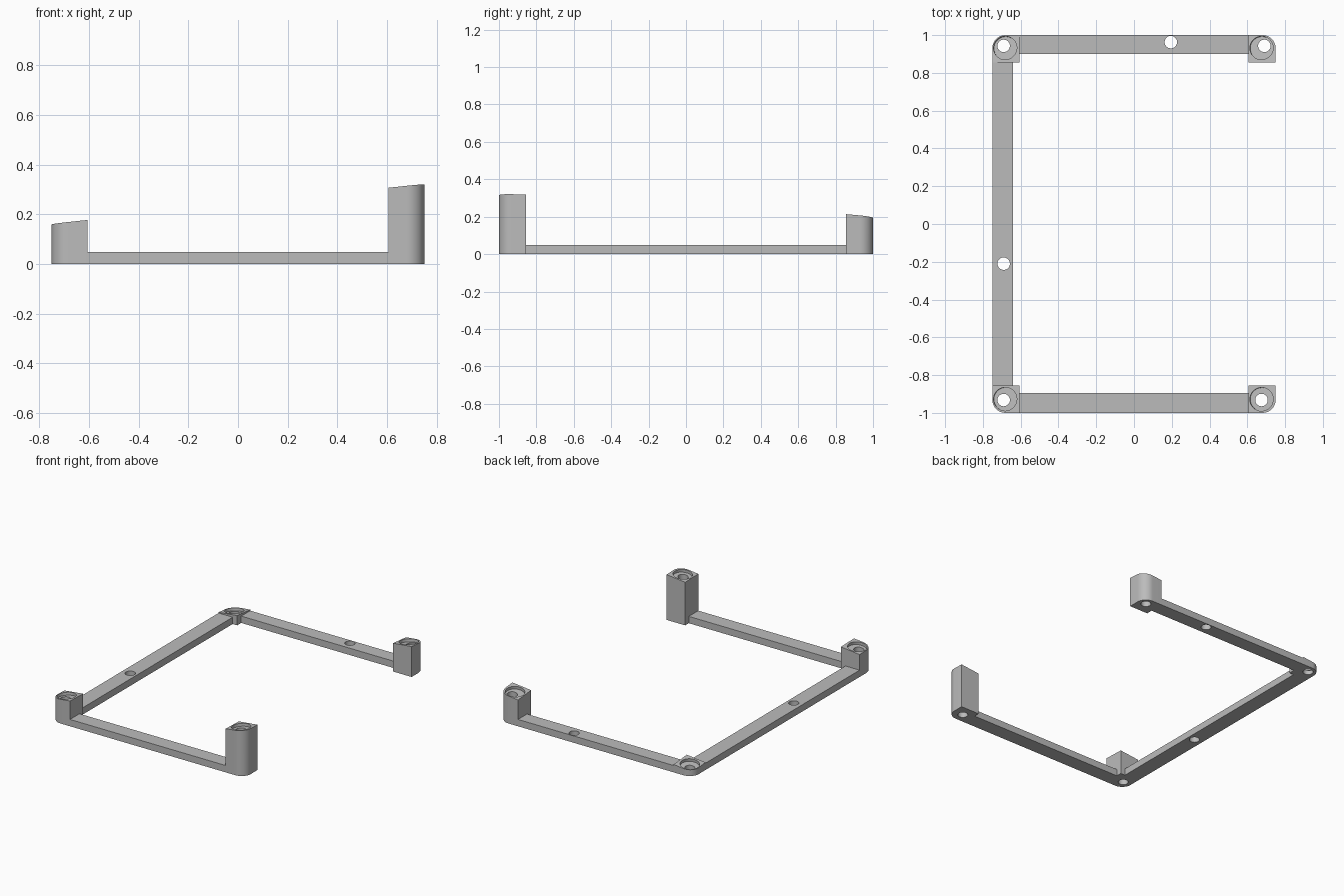
import bpy, bmesh, math
from mathutils import Vector

cube = bpy.data.objects.get("Cube")
if cube:
    bpy.data.objects.remove(cube, do_unlink=True)

grey = bpy.data.materials.new("plain grey")
grey.use_nodes = True
colour = (0.5, 0.5, 0.5, 1)
grey.diffuse_color = colour
grey.node_tree.nodes["Principled BSDF"].inputs["Base Color"].default_value = colour

HALF_X, HALF_Y = 0.75, 1.0
POST, CORNER, BAR_H = 0.145, 0.07, 0.048
HOLE_R, RECESS_R, RECESS_DEPTH = 0.033, 0.062, 0.02


def top_height(x, y):
    """Shared sloping surface that trims every post."""
    return 0.198 + 0.107 * x - 0.061 * y - 0.017 * y * y


def prism(name, outline, top):
    """Extrude a closed outline from the ground up to top(x, y)."""
    bm = bmesh.new()
    low = [bm.verts.new((x, y, 0)) for x, y in outline]
    high = [bm.verts.new((x, y, top(x, y))) for x, y in outline]
    bm.faces.new(low[::-1])
    bm.faces.new(high)
    for i in range(len(low)):
        j = (i + 1) % len(low)
        bm.faces.new((low[i], low[j], high[j], high[i]))
    bmesh.ops.recalc_face_normals(bm, faces=bm.faces)
    mesh = bpy.data.meshes.new(name)
    bm.to_mesh(mesh)
    bm.free()
    mesh.materials.append(grey)
    obj = bpy.data.objects.new(name, mesh)
    bpy.context.collection.objects.link(obj)
    return obj


def bore(obj, centre, radius, axis=Vector((0, 0, 1)), length=2):
    """Cut a round hole and remove the cutter afterwards."""
    bpy.ops.mesh.primitive_cylinder_add(vertices=48, radius=radius, depth=length,
                                        location=centre)
    cutter = bpy.context.object
    cutter.hide_render = True
    cutter.rotation_euler = axis.to_track_quat("Z", "Y").to_euler()
    cutter.data.materials.append(grey)
    mod = obj.modifiers.new("bore", "BOOLEAN")
    mod.operation, mod.solver, mod.object = "DIFFERENCE", "EXACT", cutter
    bpy.ops.object.select_all(action="DESELECT")
    bpy.context.view_layer.objects.active = obj
    obj.select_set(True)
    bpy.ops.object.modifier_apply(modifier=mod.name)
    bpy.data.objects.remove(cutter, do_unlink=True)


def smooth(obj):
    bpy.ops.object.select_all(action="DESELECT")
    bpy.context.view_layer.objects.active = obj
    obj.select_set(True)
    bpy.ops.object.shade_smooth_by_angle(angle=math.radians(30))


def make_post(name, sx, sy, recess, hole):
    """Corner post, rounded outside, with a shallow seat and a through hole."""
    ox, oy = sx * HALF_X, sy * HALF_Y
    ix, iy = ox - sx * POST, oy - sy * POST
    outline = [(ix, iy), (ox, iy)]
    for i in range(17):
        a = math.pi / 2 * i / 16
        outline.append((ox - sx * CORNER * (1 - math.cos(a)),
                        oy - sy * CORNER * (1 - math.sin(a))))
    outline.append((ix, oy))
    # Flat tilted top, tangent to the shared surface at the post centre
    cx, cy = (ix + ox) / 2, (iy + oy) / 2
    dx, dy = 0.107, -0.061 - 0.034 * cy

    def tilt(x, y):
        return top_height(cx, cy) + dx * (x - cx) + dy * (y - cy)

    post = prism(name, outline, tilt)
    normal = Vector((-dx, -dy, 1)).normalized()
    seat = Vector((*recess, tilt(*recess)))
    bore(post, seat + normal * (0.1 - RECESS_DEPTH), RECESS_R, normal, 0.2)
    bore(post, (*hole, 0), HOLE_R)
    smooth(post)


def make_bar(name, x0, x1, y0, y1, hole=None):
    bar = prism(name, [(x0, y0), (x1, y0), (x1, y1), (x0, y1)],
                lambda x, y: BAR_H)
    if hole:
        bore(bar, (*hole, 0), HOLE_R)
    smooth(bar)


# Corner posts
make_post("front_left_post", 1, -1, (0.675, -0.928), (0.675, -0.932))
make_post("front_right_post", -1, -1, (-0.682, -0.927), (-0.69, -0.932))
make_post("back_left_post", 1, 1, (0.675, 0.932), (0.69, 0.943))
make_post("back_right_post", -1, 1, (-0.682, 0.932), (-0.69, 0.943))

# Connecting bars
inner_x, inner_y = HALF_X - POST, HALF_Y - POST
make_bar("front_bar", -inner_x, inner_x, -HALF_Y, -0.895)
make_bar("back_bar", -inner_x, inner_x, 0.9, HALF_Y, (0.195, 0.963))
make_bar("right_bar", -HALF_X, -0.64, -inner_y, inner_y, (-0.69, -0.21))
